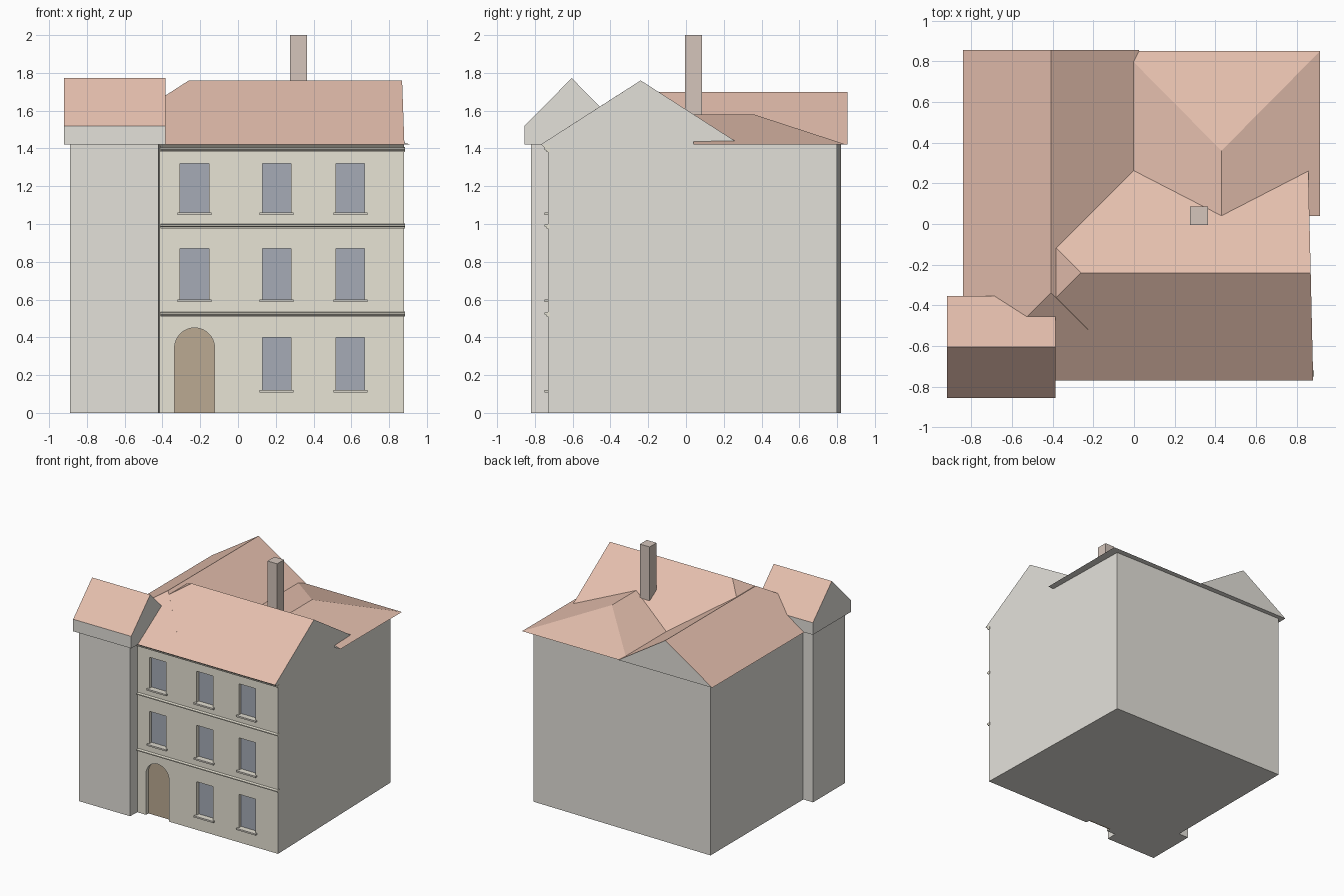
import bpy, bmesh, math

if "Cube" in bpy.data.objects:
    bpy.data.objects.remove(bpy.data.objects["Cube"])


def material(name, rgb):
    m = bpy.data.materials.new(name)
    m.diffuse_color = (*rgb, 1)
    m.use_nodes = True
    m.node_tree.nodes["Principled BSDF"].inputs["Base Color"].default_value = m.diffuse_color
    return m


TILE = material("roof_tile", (0.78, 0.52, 0.42))
PLASTER = material("plaster", (0.77, 0.75, 0.70))
CREAM = material("facade_cream", (0.80, 0.77, 0.66))
GLASS = material("glass", (0.38, 0.41, 0.47))
WOOD = material("door_wood", (0.50, 0.40, 0.29))
BRICK = material("chimney_brick", (0.66, 0.56, 0.50))
STONE = material("stone", (0.70, 0.67, 0.60))


def finish(bm, name, mats, pick=None):
    """Turn a bmesh into an object; pick(normal) gives the material slot."""
    bmesh.ops.recalc_face_normals(bm, faces=bm.faces)
    for f in bm.faces:
        f.material_index = pick(f.normal) if pick else 0
    me = bpy.data.meshes.new(name)
    bm.to_mesh(me)
    bm.free()
    for m in mats:
        me.materials.append(m)
    ob = bpy.data.objects.new(name, me)
    bpy.context.collection.objects.link(ob)
    return ob


def hull(name, pts, mats, pick=None):
    bm = bmesh.new()
    for p in pts:
        bm.verts.new(p)
    bmesh.ops.convex_hull(bm, input=bm.verts)
    bmesh.ops.dissolve_limit(bm, angle_limit=0.01, verts=bm.verts, edges=bm.edges)
    return finish(bm, name, mats, pick)


def box(name, x, y, z, mats, pick=None):
    return hull(name, [(a, b, c) for a in x for b in y for c in z], mats, pick)


def prism(name, pts, offset, mats, pick=None):
    """Extrude a flat outline along offset."""
    bm = bmesh.new()
    f = bm.faces.new([bm.verts.new(p) for p in pts])
    r = bmesh.ops.extrude_face_region(bm, geom=[f], use_keep_orig=True)
    bmesh.ops.translate(bm, vec=offset,
                        verts=[v for v in r["geom"] if isinstance(v, bmesh.types.BMVert)])
    return finish(bm, name, mats, pick)


def boolean(ob, other, op):
    mod = ob.modifiers.new(op.lower(), 'BOOLEAN')
    mod.operation, mod.object, mod.solver = op, other, 'EXACT'
    bpy.context.view_layer.objects.active = ob
    bpy.ops.object.modifier_apply(modifier=mod.name)
    bpy.data.objects.remove(other)


FRONT, EAVE = -0.73, 1.42


def right_x(y):
    """The right wall is slightly skewed in plan."""
    return 0.88 - 0.023 * (y - FRONT)


# Main walls with a cream street front
plan = [(-0.80, FRONT), (right_x(FRONT), FRONT), (right_x(0.80), 0.80), (-0.80, 0.82)]
body = prism("main_walls", [(x, y, 0) for x, y in plan], (0, 0, EAVE),
             [PLASTER, CREAM], lambda n: int(n.y < -0.5))

# Corner tower walls
prism("tower_walls", [(-0.89, -0.82, 0), (-0.42, -0.82, 0), (-0.405, -0.40, 0), (-0.89, -0.40, 0)],
      (0, 0, EAVE), [PLASTER])

# Recessed windows with sills
DEPTH = 0.035
rows = [(0.12, 0.40), (0.60, 0.87), (1.06, 1.32)]
for r, (z0, z1) in enumerate(rows):
    for c, x in enumerate((-0.23, 0.205, 0.595)):
        if r == 0 and c == 0:
            continue
        xs = (x - 0.076, x + 0.076)
        cut = box("window_cutter", xs, (-0.9, FRONT + DEPTH), (z0, z1),
                  [PLASTER, CREAM], lambda n: 1)
        boolean(body, cut, 'DIFFERENCE')
        box(f"window_pane_{r}_{c}", xs, (FRONT + DEPTH - 0.004, FRONT + DEPTH + 0.01),
            (z0, z1), [GLASS])
        box(f"window_sill_{r}_{c}", (x - 0.09, x + 0.09), (FRONT - 0.018, FRONT + 0.02),
            (z0 - 0.013, z0), [STONE])

# Arched door
dx, rad, spring = -0.23, 0.106, 0.344
arch = [(dx + rad * math.cos(math.pi * i / 16), spring + rad * math.sin(math.pi * i / 16))
        for i in range(17)]
arch = [(dx + rad, -0.0)] + arch + [(dx - rad, -0.0)]
cut_arch = [(x, z if z > 0 else -0.1) for x, z in arch]
cut = prism("door_cutter", [(x, -0.9, z) for x, z in cut_arch], (0, 0.17 + DEPTH, 0),
            [PLASTER, CREAM], lambda n: 1)
boolean(body, cut, 'DIFFERENCE')
prism("door", [(x, FRONT + DEPTH - 0.004, z) for x, z in arch], (0, 0.014, 0), [WOOD])

# Stepped string courses and eaves cornice
course = [(0.01, 0), (-0.008, 0), (-0.008, 0.006), (-0.02, 0.012), (-0.02, 0.02), (0.01, 0.026)]
for name, z in (("lower_string_course", 0.51), ("upper_string_course", 0.977),
                ("eaves_cornice", 1.382)):
    prism(name, [(-0.41, FRONT + y, z + h) for y, h in course], (1.295, 0, 0), [CREAM])
prism("cornice_cove", [(-0.41, FRONT + y, z) for y, z in
                       ((0.01, 1.40), (-0.015, 1.40), (-0.035, EAVE), (0.01, EAVE))],
      (right_x(FRONT) + 0.41, 0, 0), [CREAM])

# Roof volumes: tiled slopes, plastered gables
ROOF = [PLASTER, TILE]


def slope(n):
    return int(n.z > 0.1)


# Front range: gable on the right, hip on the left
roof = hull("roof", [(-0.79, -0.77, EAVE), (right_x(-0.77), -0.77, EAVE),
                     (right_x(0.29), 0.29, EAVE), (-0.79, 0.29, EAVE),
                     (-0.26, -0.24, 1.76), (right_x(-0.24), -0.24, 1.76)], ROOF, slope)
# Left wing: gable at the back, hip behind the tower
left = hull("left_wing_roof", [(-0.84, -0.77, EAVE), (0.025, -0.77, EAVE), (0.025, 0.855, EAVE),
                               (-0.84, 0.855, EAVE), (-0.408, -0.337, 1.698),
                               (-0.408, 0.855, 1.698)], ROOF, slope)
# Rear wing: low hipped roof running into the front range
rear = hull("rear_wing_roof", [(-0.055, 0.04, EAVE), (0.915, 0.04, EAVE), (0.915, 0.85, EAVE),
                               (-0.055, 0.85, EAVE), (0.43, 0.04, 1.58),
                               (0.43, 0.36, 1.58)], ROOF, slope)
# Tower: plastered attic band with a steep saddle roof
tower = prism("tower_roof", [(-0.92, y, z) for y, z in
                             ((-0.855, EAVE), (-0.355, EAVE), (-0.355, 1.52),
                              (-0.605, 1.772), (-0.855, 1.52))], (0.535, 0, 0), ROOF, slope)
for part in (left, rear, tower):
    boolean(roof, part, 'UNION')

# Chimney
box("chimney", (0.275, 0.365), (-0.005, 0.085), (1.50, 2.0), [BRICK])
